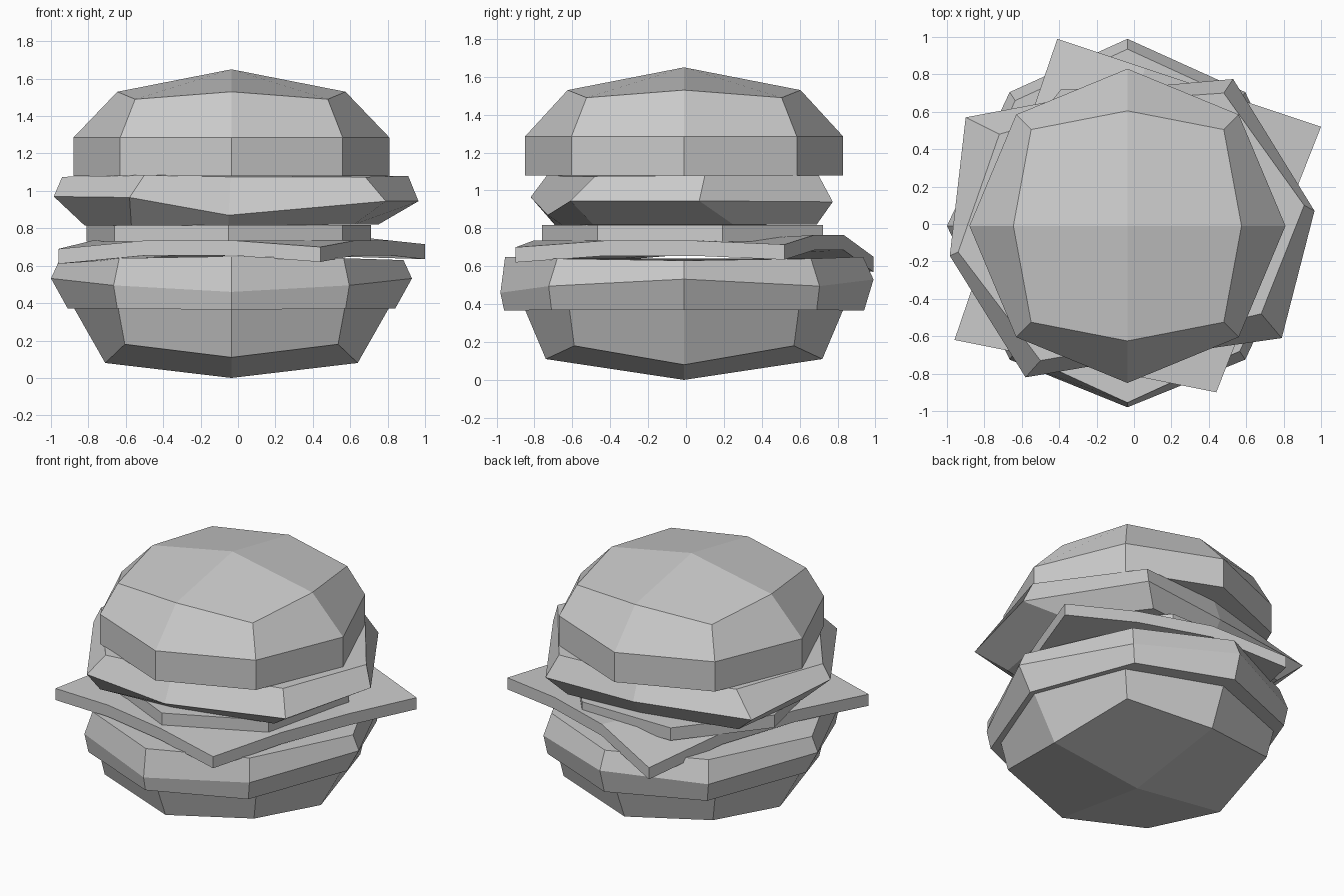
import bpy, bmesh
from math import sin, cos, pi

if "Cube" in bpy.data.objects:
    bpy.data.objects.remove(bpy.data.objects["Cube"])


def finish(name, bm):
    bmesh.ops.recalc_face_normals(bm, faces=bm.faces[:])
    me = bpy.data.meshes.new(name)
    bm.to_mesh(me)
    bm.free()
    ob = bpy.data.objects.new(name, me)
    bpy.context.collection.objects.link(ob)
    return ob


def loft(name, rings, pole=None):
    """Join rings of points; the last ring is closed by quads round a pole, or flat."""
    bm = bmesh.new()
    loops = [[bm.verts.new(p) for p in r] for r in rings]
    n = len(loops[0])
    for a, b in zip(loops, loops[1:]):
        for i in range(n):
            j = (i + 1) % n
            bm.faces.new((a[i], a[j], b[j], b[i]))
    bm.faces.new(loops[0])
    last = loops[-1]
    if pole:
        p = bm.verts.new(pole)
        for i in range(0, n, 2):
            bm.faces.new((p, last[i], last[i + 1], last[(i + 2) % n]))
    else:
        bm.faces.new(last)
    return finish(name, bm)


CX, CY = -0.035, -0.01


def ring8(rx, ry, dx, dy, zx, zy, zd):
    """Eight-sided ring with separate axis and diagonal radii and heights."""
    pts = [(rx, 0, zx), (dx, dy, zd), (0, ry, zy), (-dx, dy, zd),
           (-rx, 0, zx), (-dx, -dy, zd), (0, -ry, zy), (dx, -dy, zd)]
    return [(CX + x, CY + y, z) for x, y, z in pts]


# Buns
loft("top_bun", [
    ring8(.845, .84, .595, .595, 1.08, 1.08, 1.08),
    ring8(.845, .84, .595, .595, 1.285, 1.285, 1.285),
    ring8(.61, .615, .515, .515, 1.53, 1.53, 1.49)], (CX, CY, 1.65))
loft("bottom_bun", [
    ring8(.84, .84, .605, .605, .37, .37, .37),
    ring8(.675, .73, .57, .58, .08, .11, .18)], (CX, CY, 0))

# Lower patty with a bulging, slightly uneven rim
rim = ring8(.965, .98, .63, .715, .532, .53, .495)
rim[6] = (CX, -.98, .46)
rim[2] = (CX, .99, .53)
loft("patty", [
    ring8(.875, .95, .61, .70, .37, .365, .37),
    rim,
    ring8(.92, .945, .60, .67, .63, .65, .64)])

# Cheese slice: a 4 x 4 grid between four corners, with drooping corners
corners = [(-.96, -.62), (.44, -.90), (1.0, .52), (-.41, .99)]
droop = {(0, 0): .69, (3, 0): .70, (3, 3): .715, (0, 3): .65,
         (1, 3): .765, (2, 3): .765}
bm = bmesh.new()
grids = []
for thick in (0, .08):
    g = {}
    for i in range(4):
        for j in range(4):
            u, v = i / 3, j / 3
            w = [(1 - u) * (1 - v), u * (1 - v), u * v, (1 - u) * v]
            x, y = (sum(k * c[a] for k, c in zip(w, corners)) for a in (0, 1))
            g[i, j] = bm.verts.new((x, y, droop.get((i, j), .735) - thick))
    for i in range(3):
        for j in range(3):
            bm.faces.new((g[i, j], g[i + 1, j], g[i + 1, j + 1], g[i, j + 1]))
    grids.append(g)
top, low = grids
edge = ([(i, 0) for i in range(3)] + [(3, j) for j in range(3)]
        + [(3 - i, 3) for i in range(3)] + [(0, 3 - j) for j in range(3)])
for a, b in zip(edge, edge[1:] + edge[:1]):
    bm.faces.new((top[a], top[b], low[b], low[a]))
finish("cheese", bm)

# Seven-sided tomato slice
angles = [-pi / 2 + k * 2 * pi / 7 for k in range(7)]
loft("tomato", [[(-.05 + .78 * cos(a), .02 + .78 * sin(a), z) for a in angles]
                for z in (.73, .817)])

# Irregular lettuce layer
loft("lettuce", [
    [(-.82, -.10, .815), (-.57, -.69, .815), (-.05, -.65, .815), (.62, -.49, .82),
     (.75, .25, .82), (.42, .69, .82), (-.10, .65, .82), (-.75, .50, .82)],
    [(-.985, -.17, .97), (-.58, -.82, .965), (-.05, -.73, .87), (.79, -.61, .945),
     (.965, .07, .945), (.53, .775, .94), (-.10, .72, .92), (-.90, .57, .95)],
    [(-.94, -.15, 1.075), (-.50, -.73, 1.085), (-.04, -.65, 1.075), (.68, -.48, 1.075),
     (.91, .10, 1.08), (.48, .70, 1.08), (-.10, .66, 1.08), (-.72, .48, 1.08)]])
